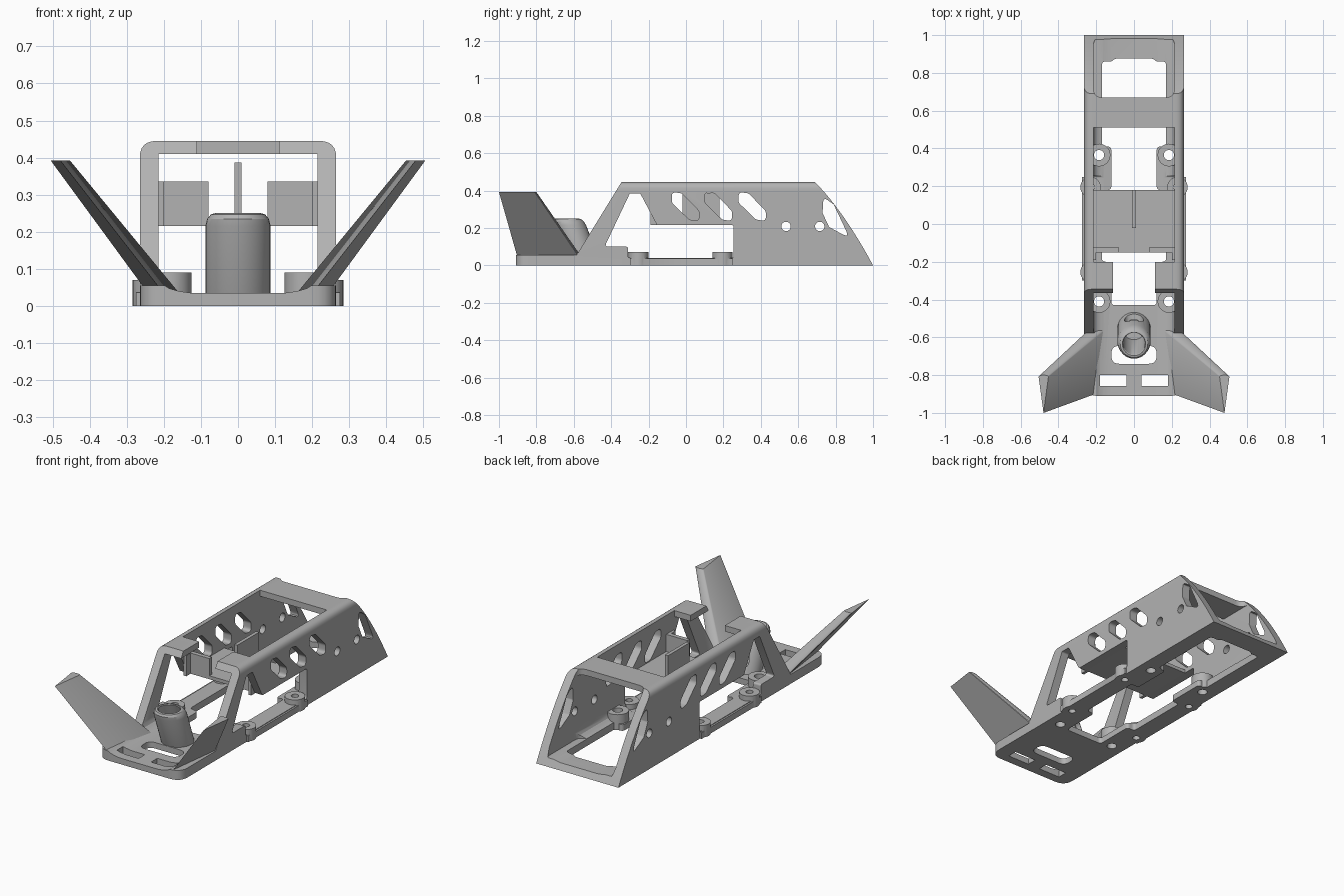
import bpy, bmesh, math
from mathutils import Vector

if "Cube" in bpy.data.objects:
    bpy.data.objects.remove(bpy.data.objects["Cube"])

grey = bpy.data.materials.new("light grey plastic")
grey.use_nodes = True
grey.diffuse_color = (0.45, 0.45, 0.45, 1)
grey.node_tree.nodes["Principled BSDF"].inputs["Base Color"].default_value = (0.45, 0.45, 0.45, 1)


def loft(name, bottom, top):
    """Solid between two matching loops of 3D points."""
    bm = bmesh.new()
    a = [bm.verts.new(p) for p in bottom]
    b = [bm.verts.new(p) for p in top]
    bm.faces.new(a[::-1])
    bm.faces.new(b)
    for i in range(len(a)):
        j = (i + 1) % len(a)
        bm.faces.new((a[i], a[j], b[j], b[i]))
    bmesh.ops.recalc_face_normals(bm, faces=bm.faces)
    mesh = bpy.data.meshes.new(name)
    bm.to_mesh(mesh)
    bm.free()
    ob = bpy.data.objects.new(name, mesh)
    bpy.context.collection.objects.link(ob)
    mesh.materials.append(grey)
    return ob


def prism(name, pts, lo, hi, axis):
    """Extrude a 2D outline along x, y or z."""
    def put(p, d):
        return {"x": (d, p[0], p[1]), "y": (p[0], d, p[1]), "z": (p[0], p[1], d)}[axis]
    return loft(name, [put(p, lo) for p in pts], [put(p, hi) for p in pts])


def box(name, x, y, z):
    return prism(name, [(x[0], y[0]), (x[1], y[0]), (x[1], y[1]), (x[0], y[1])], z[0], z[1], "z")


def circle(cx, cy, r, n=32):
    return [(cx + r * math.cos(math.tau * i / n), cy + r * math.sin(math.tau * i / n)) for i in range(n)]


def rounded(pts, r, n=6):
    """Round the corners of an outline."""
    out = []
    pts = [Vector(p) for p in pts]
    for i, p in enumerate(pts):
        u, v = pts[i - 1] - p, pts[(i + 1) % len(pts)] - p
        d = min(r / math.tan(u.angle(v) / 2), u.length * 0.45, v.length * 0.45)
        a, b = p + u.normalized() * d, p + v.normalized() * d
        for k in range(n + 1):
            t = k / n
            out.append(tuple(a * (1 - t) ** 2 + p * 2 * t * (1 - t) + b * t * t))
    return out


def mirrored(half):
    return half + [(-x, y) for x, y in reversed(half)]


def boolean(target, tool, op="DIFFERENCE"):
    mod = target.modifiers.new(op, "BOOLEAN")
    mod.object, mod.operation, mod.solver = tool, op, "EXACT"
    bpy.context.view_layer.objects.active = target
    bpy.ops.object.modifier_apply(modifier=mod.name)
    bpy.data.objects.remove(tool)


def smooth(ob):
    bpy.ops.object.select_all(action="DESELECT")
    ob.select_set(True)
    bpy.context.view_layer.objects.active = ob
    bpy.ops.object.shade_smooth_by_angle(angle=math.radians(30))


# Shell: side silhouette crossed with an arched section and a plan outline
tail = [(0.69 + 0.31 * t, 0.445 * (1 - t) + 0.13 * t * (1 - t)) for t in [i / 12 for i in range(13)]]
side = [(-0.91, 0), (-0.91, 0.055), (-0.585, 0.055), (-0.345, 0.445)] + tail
shell = prism("shell", side, -0.4, 0.4, "x")
arch = rounded([(-0.265, -0.2), (-0.265, 0.445), (0.265, 0.445), (0.265, -0.2)], 0.045)
boolean(shell, prism("arch", arch, -2, 2, "y"), "INTERSECT")
plan = rounded([(-0.265, -0.91), (-0.265, 2), (0.265, 2), (0.265, -0.91)], 0.07)
boolean(shell, prism("plan", plan, -1, 1, "z"), "INTERSECT")
inside = mirrored([(0.125, 0.035), (0.16, 0.04), (0.185, 0.047), (0.205, 0.06), (0.215, 0.08), (0.215, 0.41)])
boolean(shell, prism("inside", inside, -2, 2, "y"))

# Roof openings and the rear mouth
boolean(shell, box("roof_gap", (-0.215, 0.215), (-0.2, 0.51), (0.3, 1)))
boolean(shell, box("front_gap", (-0.11, 0.11), (-0.7, -0.19), (0.3, 1)))
mouth = rounded([(-0.215, 0.67), (0.215, 0.67), (0.215, 0.992), (-0.215, 0.992)], 0.05)
boolean(shell, prism("mouth", mouth, 0.041, 1, "z"))

# Side windows: large opening, slanted slots, rear eye and round holes
window = [(-0.435, 0.1), (-0.31, 0.1), (-0.31, 0.04), (0.255, 0.04), (0.255, 0.215),
          (-0.155, 0.215), (-0.245, 0.385), (-0.3, 0.385)]
boolean(shell, prism("window", rounded(window, 0.012), -1, 1, "x"))
for y in (-0.003, 0.173, 0.354):
    slot = [(y - 0.073, 0.392), (y - 0.073, 0.335), (y + 0.02, 0.245), (y + 0.073, 0.236),
            (y + 0.073, 0.29), (y - 0.02, 0.385)]
    boolean(shell, prism("slot", rounded(slot, 0.03), -1, 1, "x"))
eye = [(0.735, 0.365), (0.79, 0.325), (0.875, 0.145), (0.765, 0.205), (0.73, 0.28)]
boolean(shell, prism("eye", rounded(eye, 0.015), -1, 1, "x"))
for y in (0.535, 0.715):
    boolean(shell, prism("side_hole", circle(y, 0.208, 0.025), -1, 1, "x"))

# Floor opening
floor = mirrored([(0.12, -0.43), (0.12, -0.2), (0.17, -0.2), (0.17, 0.18), (0.12, 0.18),
                  (0.12, 0.41), (0.17, 0.41), (0.17, 0.86), (0.12, 0.86), (0.1, 0.875)])
boolean(shell, prism("floor_opening", rounded(floor, 0.02), -0.1, 0.2, "z"))

# Front plate slots
oval = rounded([(-0.12, -0.74), (0.12, -0.74), (0.12, -0.645), (-0.12, -0.645)], 0.05)
boolean(shell, prism("oval_slot", oval, -0.1, 0.2, "z"))
for s in (-1, 1):
    x = sorted((s * 0.04, s * 0.18))
    boolean(shell, box("strap_slot", x, (-0.857, -0.8), (-0.1, 0.2)))

# Widened lower rails, screw bosses and their holes
for s in (-1, 1):
    boolean(shell, box("rail_rib", sorted((s * 0.2, s * 0.275)), (-0.3, 0.25), (0, 0.036)), "UNION")
    for x, y, r, h, hole in ((0.185, -0.41, 0.06, 0.09, 0.027), (0.185, 0.365, 0.06, 0.09, 0.027),
                             (0.23, -0.255, 0.054, 0.07, 0.02), (0.23, 0.195, 0.054, 0.07, 0.02)):
        boolean(shell, prism("boss", circle(s * x, y, r), 0.0, h, "z"), "UNION")
        boolean(shell, prism("boss_hole", circle(s * x, y, hole), -0.1, 0.2, "z"))
smooth(shell)

# Inner tray with split front wall and a centre divider
box("tray_floor", (-0.218, 0.218), (-0.15, 0.18), (0.215, 0.235))
box("tray_divider", (-0.01, 0.01), (-0.02, 0.18), (0.23, 0.387))
for s, label in ((1, "left"), (-1, "right")):
    box("tray_wall_" + label, sorted((s * 0.08, s * 0.218)), (-0.15, -0.125), (0.215, 0.335))
    box("tray_lip_" + label, sorted((s * 0.2, s * 0.218)), (-0.19, -0.15), (0.215, 0.335))


# Leaning antenna tube with a rounded rim
def ring(r, z, y):
    return [(p[0], p[1], z) for p in circle(0, y, r)]


bm = bmesh.new()
levels = [(0.088, 0.02, -0.55), (0.088, 0.215, -0.622), (0.083, 0.235, -0.63), (0.073, 0.247, -0.634),
          (0.062, 0.25, -0.635), (0.058, 0.245, -0.633), (0.058, 0.03, -0.553)]
rings = [[bm.verts.new(p) for p in ring(*lv)] for lv in levels]
for a, b in zip(rings, rings[1:] + rings[:1]):
    for i in range(len(a)):
        j = (i + 1) % len(a)
        bm.faces.new((a[i], a[j], b[j], b[i]))
bmesh.ops.recalc_face_normals(bm, faces=bm.faces)
mesh = bpy.data.meshes.new("antenna_tube")
bm.to_mesh(mesh)
bm.free()
mesh.materials.append(grey)
tube = bpy.data.objects.new("antenna_tube", mesh)
bpy.context.collection.objects.link(tube)
port = rounded([(-0.05, 0.06), (0.05, 0.06), (0.05, 0.15), (-0.05, 0.15)], 0.045)
boolean(tube, prism("cable_port", port, -0.55, -0.3, "y"))
smooth(tube)


# Swept fins: blunt at the rear, sharp at the front
def teardrop(s, x, w, y0, y1, z):
    blunt = [(w * math.cos(a), 0.35 * w * math.sin(a)) for a in [math.pi * i / 8 for i in range(9)]]
    return [(s * (x + px), y1 - 0.35 * w + py, z) for px, py in blunt] + [(s * x, y0, z)]


for s, label in ((1, "left"), (-1, "right")):
    fin = loft("fin_" + label, teardrop(s, 0.205, 0.042, -0.9, -0.555, 0.04),
               teardrop(s, 0.479, 0.026, -1.0, -0.8, 0.392))
    smooth(fin)
